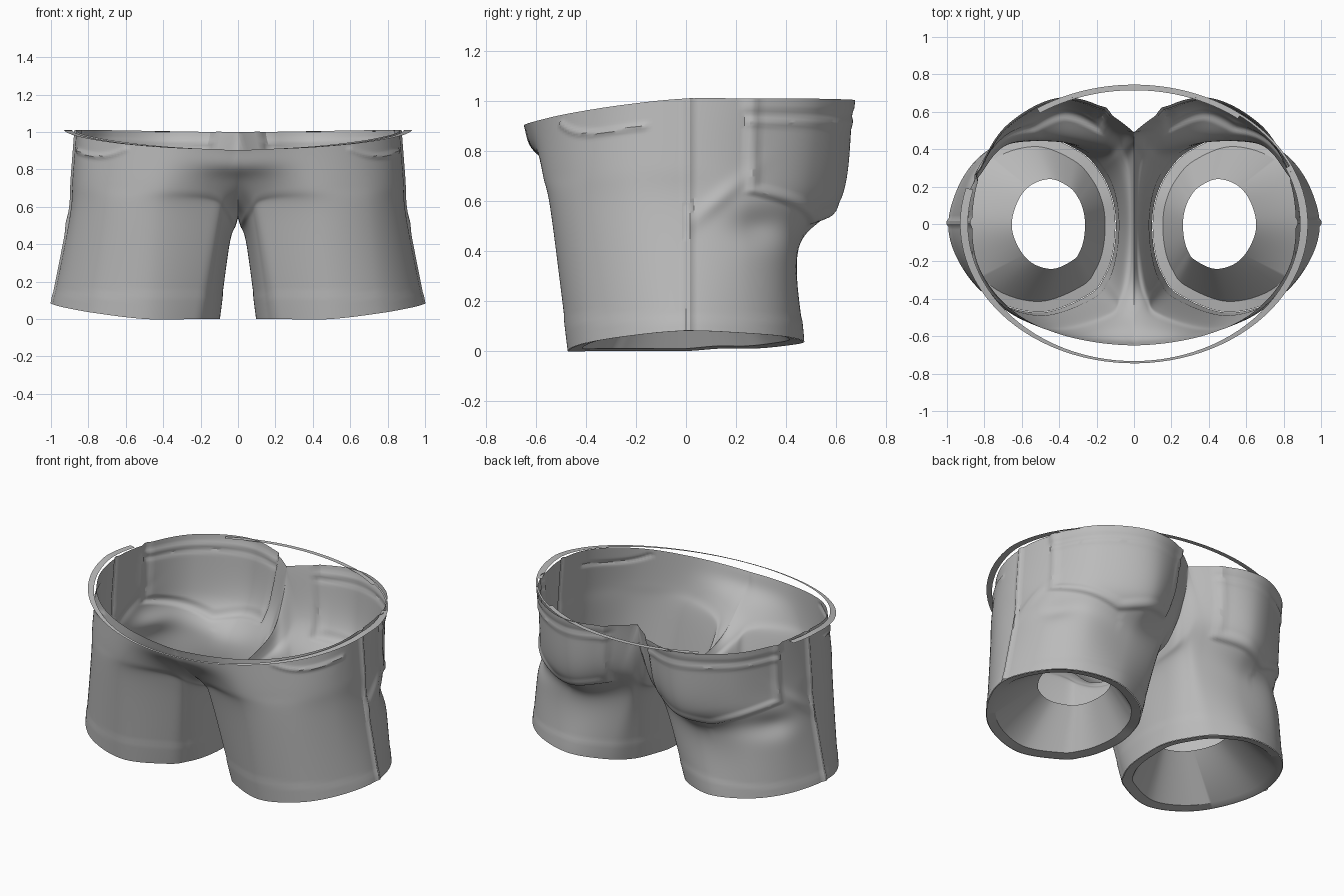
import bpy, bmesh, math
from mathutils import Vector

cube = bpy.data.objects.get("Cube")
if cube:
    bpy.data.objects.remove(cube, do_unlink=True)

grey = bpy.data.materials.new("cloth_grey")
grey.use_nodes = True
grey.diffuse_color = (0.5, 0.5, 0.5, 1)
grey.node_tree.nodes["Principled BSDF"].inputs["Base Color"].default_value = grey.diffuse_color

# Control loops of one leg: front centre, round the outside, back centre, then the inner seam
HEM = [(.24, -.375, 0), (.49, -.47, 0), (.75, -.405, .03), (.92, -.225, .06), (.99, 0, .08),
       (.91, .25, .07), (.75, .41, .055), (.51, .47, .035), (.29, .385, .02), (.18, .27, .01),
       (.12, .14, .01), (.1, 0, 0), (.115, -.16, 0), (.16, -.28, 0)]
THIGH = [(.15, -.46, .55), (.45, -.54, .55), (.7, -.45, .55), (.86, -.24, .55), (.9, 0, .55),
         (.86, .25, .52), (.7, .42, .45), (.42, .45, .41), (.17, .4, .45), (.1, .34, .45),
         (.06, .22, .43), (.045, 0, .4), (.06, -.22, .43), (.09, -.37, .48)]
HIP = [(.13, -.515, .68), (.41, -.572, .71), (.68, -.46, .72), (.84, -.26, .74), (.885, 0, .75),
       (.83, .26, .72), (.67, .49, .67), (.38, .62, .62), (.1, .5, .7), (.05, .41, .61),
       (.02, .3, .54), (.012, 0, .5), (.02, -.27, .53), (.06, -.42, .6)]
WAIST = [(0, -.645, .905), (.36, -.6, .92), (.64, -.47, .95), (.82, -.25, .985), (.865, 0, 1.01),
         (.82, .27, 1.01), (.66, .53, 1.01), (.35, .665, 1.005), (0, .49, 1), (0, .45, .8),
         (0, .33, .62), (0, 0, .54), (0, -.32, .58), (0, -.51, .71)]
CORNERS = (0, 8)
STEPS = 16


def spline(a, b, c, d, t):
    return (b * 2 + (c - a) * t + (a * 2 - b * 5 + c * 4 - d) * t * t
            + (b * 3 - a - c * 3 + d) * t ** 3) / 2


def ring(points, sharp=False):
    """Smooth closed loop, optionally with corners at the centre points."""
    p = [Vector(q) for q in points]
    n, out = len(p), []
    for i in range(n):
        a, b, c, d = p[i - 1], p[i], p[(i + 1) % n], p[(i + 2) % n]
        if sharp and i in CORNERS:
            a = (b - c) * 3 + d
        elif sharp and (i + 1) % n in CORNERS:
            d = (c - b) * 3 + a
        out += [spline(a, b, c, d, k / STEPS) for k in range(STEPS)]
    return out


def loft(loops, steps):
    """Smooth rows running through a list of loops."""
    rows = []
    for i in range(len(loops) - 1):
        for k in range(steps):
            row = []
            for j in range(len(loops[0])):
                b, c = loops[i][j], loops[i + 1][j]
                a = loops[i - 1][j] if i else b * 2 - c
                d = loops[i + 2][j] if i + 2 < len(loops) else c * 2 - b
                row.append(spline(a, b, c, d, k / steps))
            rows.append(row)
    return rows + [loops[-1]]


def make(name, rows, closed=True, relief=None, mirror=True):
    bm = bmesh.new()
    grid = [[bm.verts.new(co) for co in row] for row in rows]
    n = len(rows[0])
    for lo, hi in zip(grid, grid[1:]):
        for i in range(n if closed else n - 1):
            k = (i + 1) % n
            bm.faces.new((lo[i], lo[k], hi[k], hi[i]))
    bm.normal_update()
    if relief:
        moves = [(v, v.normal * relief(v.co)) for v in bm.verts]
        for v, m in moves:
            if v.co.x < .001:
                m.x = 0
            v.co += m
    if mirror:
        for v in bm.verts:
            v.co.x = max(v.co.x, 0)
    mesh = bpy.data.meshes.new(name)
    bm.to_mesh(mesh)
    bm.free()
    mesh.materials.append(grey)
    ob = bpy.data.objects.new(name, mesh)
    bpy.context.collection.objects.link(ob)
    bpy.ops.object.select_all(action="DESELECT")
    ob.select_set(True)
    bpy.context.view_layer.objects.active = ob
    bpy.ops.object.shade_smooth_by_angle(angle=math.radians(32))
    if mirror:
        mod = ob.modifiers.new("mirror", "MIRROR")
        mod.merge_threshold = .001


def bump(d, width):
    return math.exp(-(d / width) ** 2)


def ramp(d, width):
    return min(max(d / width, 0), 1)


def cloth_relief(co):
    """Height of seams, pockets and folds above the cloth."""
    x, y, z = co
    h = 0
    # side seam
    if x > .6 and -.01 < y < .03:
        h += .01
    # back pocket with a raised border
    if y > .2:
        bottom = .5 + (.4 if x > .54 else .22) * abs(x - .54)
        inside = min(y - .235, x - .13 - .1 * (1 - z), z - bottom)
        h += .014 * ramp(inside, .02) - .009 * ramp(inside - .035, .025)
        if inside > 0:
            h += .007 * (bump(z - .915, .015) + ramp(z - .95, .02))
    # front pocket edge
    if x > .6 and y < -.15:
        h += .009 * bump(z - .87 - 2 * (x - .74) ** 2, .012)
    # belly fullness below the waist
    if y < -.4:
        h += .022 * bump(z - .83, .06) * bump(x, .2)
    # folds below the back pocket
    if x > .5 and y > 0:
        h -= .03 * bump(y - .3, .12) * bump(z - .5, .07)
        h += .012 * bump(z - .5 - y * .8, .04) * bump(y - .12, .12)
    # hem band
    return h + .003 * ramp(.14 - z, .02)


# Trousers shell
hem = ring(HEM)
make("shorts_shell", loft([hem, ring(THIGH), ring(HIP), ring(WAIST, True)], 24),
     relief=cloth_relief)

# Turned-in hem and tapering leg lining
inner = [Vector((.55 + (p.x - .55) * .88, p.y * .88, p.z + .01)) for p in hem]
hole = [Vector((.46 + (p.x - .55) * .44, p.y * .51, .24 + .04 * p.x)) for p in hem]
make("leg_lining", [hole, inner, hem])


# Thin loose trim around the waist
def trim(name, start, end, width):
    rows = [[], []]
    for i in range(61):
        a = math.radians(start + (end - start) * i / 60)
        for row, inset in zip(rows, (0, width(a))):
            x, y = (.93 - inset) * math.cos(a), (.745 - inset) * math.sin(a)
            z = 1.01 - (.105 * (-y / .745) ** 1.2 if y < 0 else .01 * y / .745)
            row.append(Vector((x, y, z)))
    make(name, rows[::-1], closed=False, mirror=False)


trim("waist_trim_front", 165, 385, lambda a: .012 + .03 * math.cos(a) ** 2)
trim("waist_trim_back", 52, 124, lambda a: .03)
trim("waist_trim_side", 25, 52, lambda a: .012)
